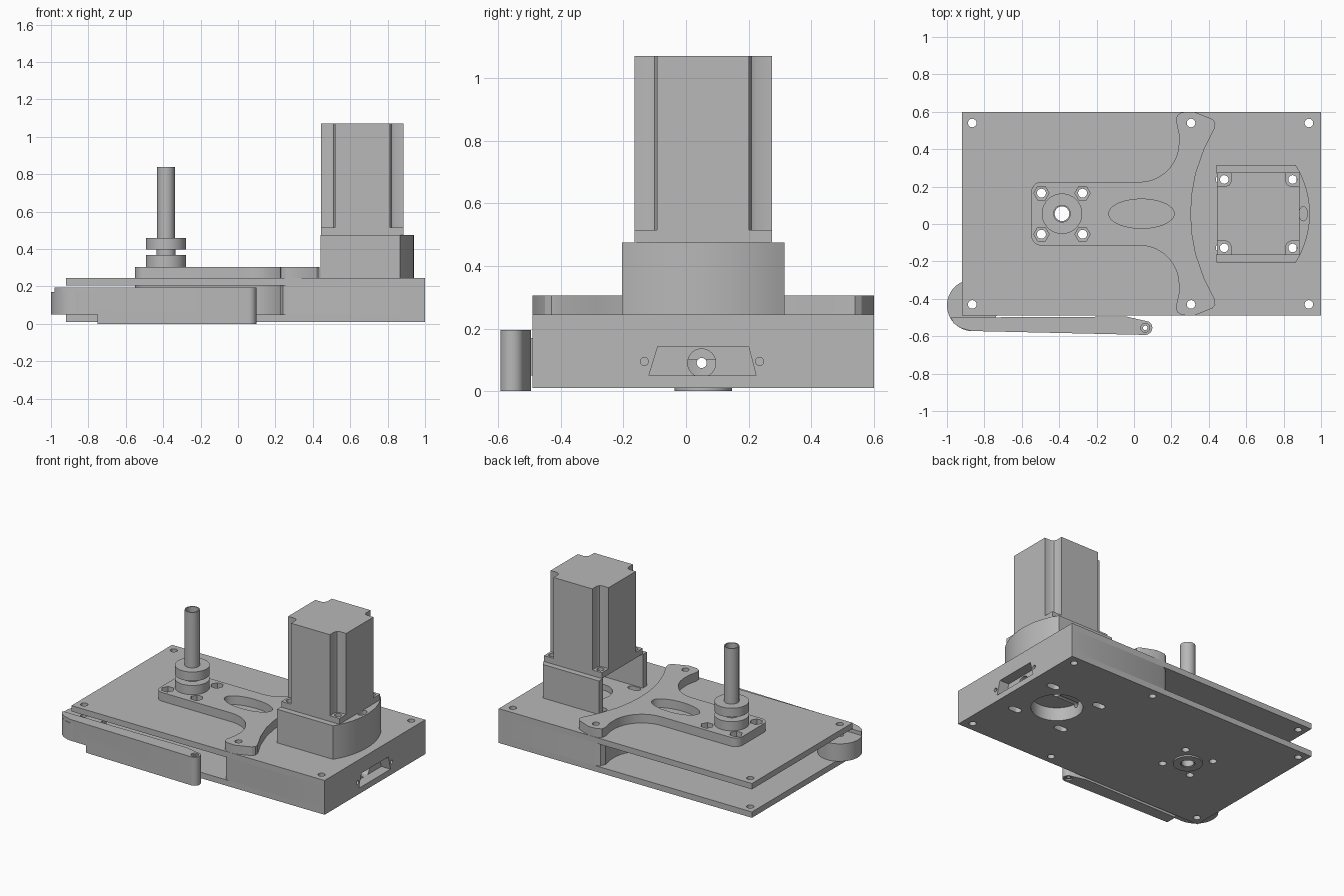
import bpy, bmesh, math
from mathutils import Matrix

if "Cube" in bpy.data.objects:
    bpy.data.objects.remove(bpy.data.objects["Cube"], do_unlink=True)

CY = 0.055                       # symmetry line of the machine
SHAFT_X, MOTOR_X = -0.385, 0.665

grey = bpy.data.materials.new("plain_grey")
grey.use_nodes = True
grey.diffuse_color = (0.48, 0.48, 0.48, 1)
grey.node_tree.nodes["Principled BSDF"].inputs["Base Color"].default_value = grey.diffuse_color


def circle(x, y, r, ry=None, n=32):
    ry = ry or r
    return [(x + r * math.cos(2 * math.pi * i / n), y + ry * math.sin(2 * math.pi * i / n))
            for i in range(n)]


def arc(x, y, r, a0, a1, n=10):
    return [(x + r * math.cos(math.radians(a0 + (a1 - a0) * i / n)),
             y + r * math.sin(math.radians(a0 + (a1 - a0) * i / n))) for i in range(n + 1)]


def rect(x0, x1, y0, y1):
    return [(x0, y0), (x1, y0), (x1, y1), (x0, y1)]


def slot(x, y, half, r):
    return arc(x + half, y, r, -90, 90) + arc(x - half, y, r, 90, 270)


def mirrored(half):
    return half + [(x, 2 * CY - y) for x, y in reversed(half)]


def build(name, prisms, along_x=False):
    """Extrude each (outline, low, high); along_x maps outline to y,z."""
    bm = bmesh.new()
    for pts, lo, hi in prisms:
        a = [bm.verts.new((x, y, lo)) for x, y in pts]
        b = [bm.verts.new((x, y, hi)) for x, y in pts]
        bm.faces.new(a[::-1])
        bm.faces.new(b)
        for i in range(len(a)):
            j = (i + 1) % len(a)
            bm.faces.new((a[i], a[j], b[j], b[i]))
    if along_x:
        cycle = Matrix(((0, 0, 1, 0), (1, 0, 0, 0), (0, 1, 0, 0), (0, 0, 0, 1)))
        bm.transform(cycle)
    bmesh.ops.recalc_face_normals(bm, faces=bm.faces)
    return finish(name, bm)


def lathe(name, profile, x, y, n=40):
    bm = bmesh.new()
    rings = [[bm.verts.new((x + r * math.cos(2 * math.pi * i / n),
                            y + r * math.sin(2 * math.pi * i / n), z)) for i in range(n)]
             for r, z in profile]
    for k, ring in enumerate(rings):
        nxt = rings[(k + 1) % len(rings)]
        for i in range(n):
            j = (i + 1) % n
            bm.faces.new((ring[i], ring[j], nxt[j], nxt[i]))
    bmesh.ops.recalc_face_normals(bm, faces=bm.faces)
    return finish(name, bm)


def finish(name, bm):
    me = bpy.data.meshes.new(name)
    bm.to_mesh(me)
    bm.free()
    me.materials.append(grey)
    ob = bpy.data.objects.new(name, me)
    bpy.context.scene.collection.objects.link(ob)
    return ob


def cut(ob, prisms, along_x=False):
    for p in prisms:
        cutter = build("cutter", [p], along_x)
        cutter.hide_render = True
        mod = ob.modifiers.new("cut", 'BOOLEAN')
        mod.operation, mod.solver, mod.object = 'DIFFERENCE', 'EXACT', cutter
        bpy.context.view_layer.update()
        me = bpy.data.meshes.new_from_object(
            ob.evaluated_get(bpy.context.evaluated_depsgraph_get()))
        ob.modifiers.clear()
        ob.data = me
        bpy.data.objects.remove(cutter, do_unlink=True)


# Shared hole patterns
def through(pts):
    return (pts, -0.1, 0.7)


def around(x, d):
    return [(x + sx * d, CY + sy * d) for sx in (-1, 1) for sy in (-1, 1)]


plate_holes = [through(circle(x, CY + s * 0.485, 0.023, n=20))
               for x in (-0.865, 0.305, 0.935) for s in (-1, 1)]
nut_holes = [through(circle(x, y, 0.024, n=20)) for x, y in around(SHAFT_X, 0.11)]
shaft_bore = [through(circle(SHAFT_X, CY, 0.043))]
motor_slots = [through(slot(x, y, 0.022, 0.023)) for x, y in around(MOTOR_X, 0.183)]
common = plate_holes + nut_holes + shaft_bore

# Bottom and top plates
plate = rect(-0.92, 1.0, -0.49, 0.60)
bottom_plate = build("bottom_plate", [(plate, 0.01, 0.05)])
cut(bottom_plate, common + motor_slots + [through(circle(MOTOR_X, CY, 0.16, n=48))])
top_plate = build("top_plate", [(plate, 0.205, 0.245)])
cut(top_plate, common + motor_slots + [through(circle(MOTOR_X, CY, 0.12, n=48))])

# T-shaped outline shared by the brace and the spacer
stem = ([(-0.55, 0.17)] + arc(-0.495, 0.17, 0.055, 170, 90, 6)
        + arc(0.03, 0.435, 0.21, -90, 0, 14) + [(0.24, 0.48), (0.225, 0.55)])
brace_half = stem + [(0.23, 0.58), (0.255, 0.597), (0.32, 0.6), (0.42, 0.56), (0.435, 0.54),
                     (0.43, 0.51), (0.375, 0.40), (0.33, 0.27), (0.31, 0.16), (0.305, 0.08)]
brace = build("brace", [(mirrored(brace_half), 0.245, 0.305)])
cut(brace, common + [through(circle(0.04, CY, 0.175, 0.078, 48))])
cut(brace, [(circle(x, y, 0.041, n=6), 0.27, 0.4) for x, y in around(SHAFT_X, 0.11)])

# Spacer between the plates, with the connector window in its end wall
spacer = build("spacer", [(mirrored(stem + [(0.24, 0.585), (0.27, 0.6), (1.0, 0.6)]), 0.05, 0.205)])
cut(spacer, common + motor_slots + [(circle(MOTOR_X, CY, 0.16, n=48), 0, 0.1),
                                    through(circle(MOTOR_X, CY, 0.022))])
window = [(-0.12, 0.045), (0.225, 0.045), (0.2, 0.143), (-0.09, 0.143)]
cut(spacer, [(window, 0.93, 1.1), (circle(CY - 0.005, 0.09, 0.045), 0.8, 1.0),
             (circle(CY - 0.005, 0.09, 0.016, n=20), -0.7, 1.0)]
    + [(circle(y, 0.095, 0.013, n=16), 0.9, 1.1) for y in (-0.133, 0.235)], True)

# Hollow shaft with its collars and the lower bearing
shaft = lathe("hollow_shaft", [(0.039, 0.005), (0.047, 0.005), (0.047, 0.84), (0.039, 0.84)],
              SHAFT_X, CY)
cut(shaft, [(circle(CY - 0.005, 0.09, 0.016, n=20), -0.7, 0)], True)
for name, r, lo, hi in (("lower_collar", 0.108, 0.305, 0.368), ("upper_collar", 0.108, 0.398, 0.46),
                        ("collar_neck", 0.052, 0.36, 0.405), ("lower_bearing", 0.092, 0.0, 0.03)):
    lathe(name, [(0.045, lo), (r, lo), (r, hi), (0.045, hi)], SHAFT_X, CY)

# Motor mount: a wall open to one side with a bowed end
bow = arc(0.452, CY, 0.488, 32.2, -32.2, 20)
mount = build("motor_mount", [([(0.44, 0.315)] + bow + [
    (0.44, -0.205), (0.44, -0.16), (0.87, -0.16), (0.87, 0.27), (0.44, 0.27)], 0.245, 0.475)])
cut(mount, [(circle(0.905, CY, 0.022, 0.038), 0.28, 0.6)])

# Motor: square flange, and a body with a hollowed notch in each corner
flange = build("motor_flange", [(rect(0.445, 0.885, -0.165, 0.275), 0.475, 0.515)])
cut(flange, [through(circle(x, y, 0.023, n=20)) for x, y in around(MOTOR_X, 0.183)])
notch = [(0.22, 0.147), (0.172, 0.147), (0.155, 0.155), (0.147, 0.172), (0.147, 0.22)]
body = []
for q in range(4):
    c, s = round(math.cos(q * math.pi / 2)), round(math.sin(q * math.pi / 2))
    body += [(MOTOR_X + c * x - s * y, CY + s * x + c * y) for x, y in notch]
build("motor_body", [(body, 0.515, 1.07)])
build("motor_pilot", [(circle(MOTOR_X, CY, 0.11), 0.45, 0.48)])

# Lever arm: pivot disc between the plates and a bar along the front
pivot = build("lever_pivot", [(circle(-0.862, -0.435, 0.138, n=48), 0.05, 0.17)])
cut(pivot, plate_holes)
tip = arc(0.06, -0.555, 0.038, 60, -95, 12)
lever_bar = build("lever_bar", [([(-0.98, -0.5), (-0.04, -0.495)] + tip
                                + [(-0.87, -0.572), (-0.93, -0.555), (-0.965, -0.53)], 0.0, 0.195)])
cut(lever_bar, [(rect(-1.1, -0.75, -0.7, -0.4), -0.1, 0.05)])
cut(lever_bar, [through(circle(0.06, -0.555, 0.024, n=20))])
lathe("lever_bush", [(0.012, 0.01), (0.025, 0.01), (0.025, 0.185), (0.012, 0.185)], 0.06, -0.555, 20)

# Smooth the round walls while keeping edges sharp
bpy.ops.object.select_all(action='DESELECT')
for ob in bpy.context.scene.objects:
    if ob.type == 'MESH':
        ob.select_set(True)
        bpy.context.view_layer.objects.active = ob
bpy.ops.object.shade_smooth_by_angle(angle=math.radians(30))
